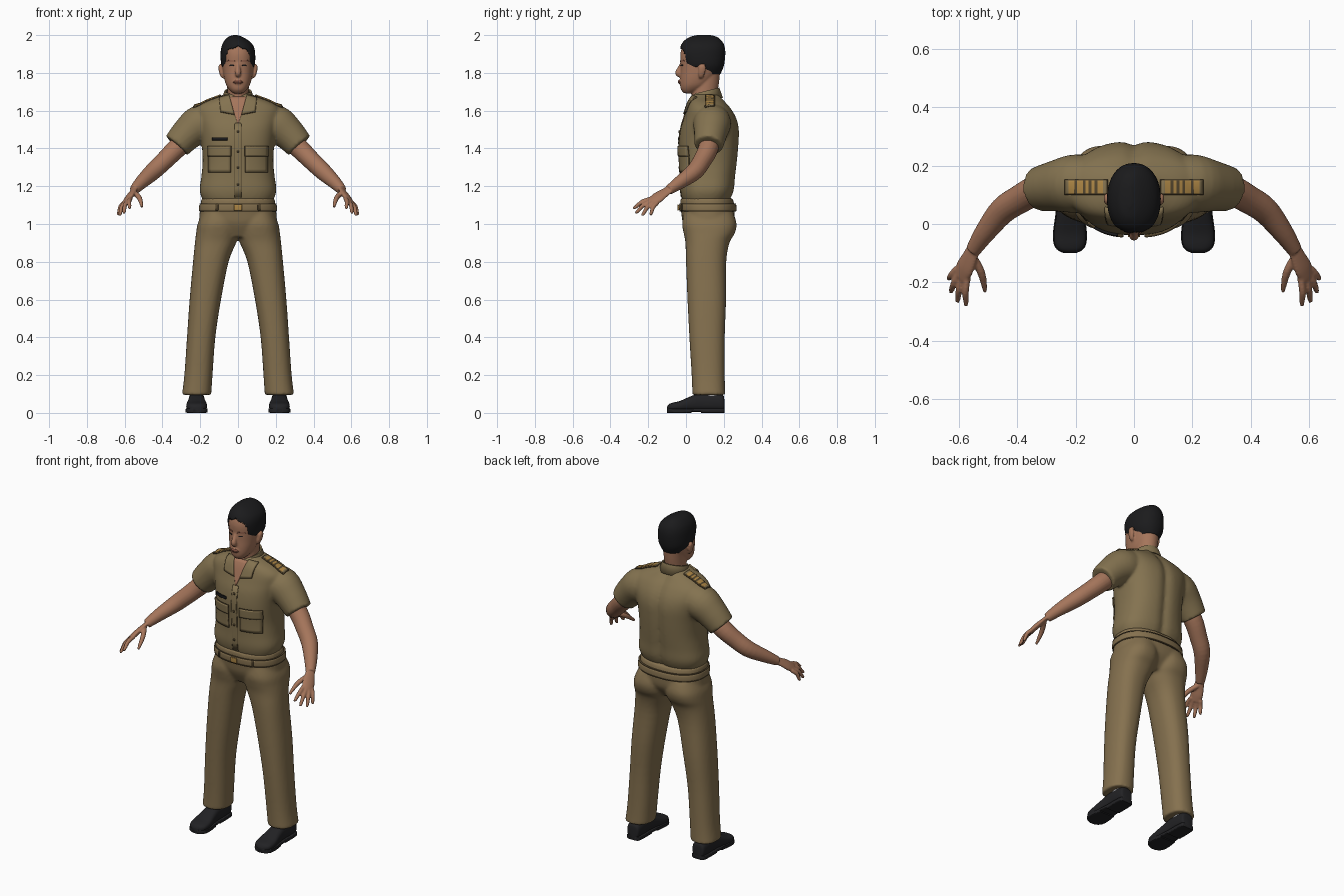
import bpy, bmesh, math, random
from mathutils import Vector
from mathutils.bvhtree import BVHTree

random.seed(4)
if "Cube" in bpy.data.objects:
    bpy.data.objects.remove(bpy.data.objects["Cube"], do_unlink=True)


def material(name, *rgb):
    m = bpy.data.materials.new(name)
    m.use_nodes = True
    m.diffuse_color = (*rgb, 1)
    node = m.node_tree.nodes["Principled BSDF"]
    node.inputs["Base Color"].default_value = (*rgb, 1)
    node.inputs["Roughness"].default_value = 0.8
    return m


KHAKI = material("khaki shirt", 0.23, 0.17, 0.08)
DRILL = material("khaki trousers", 0.235, 0.165, 0.078)
SEAM = material("dark khaki seam", 0.09, 0.062, 0.028)
SKIN = material("brown skin", 0.38, 0.18, 0.105)
LIP = material("lip brown", 0.25, 0.095, 0.06)
HAIR = material("black hair", 0.011, 0.011, 0.012)
SHOE = material("black leather", 0.016, 0.016, 0.018)
GOLD = material("gold", 0.42, 0.24, 0.06)
SOCK = material("pale grey sock", 0.6, 0.6, 0.62)


# ---- shape helpers: a shell is a (vertices, faces) pair ----
def spline(rows, k):
    out, last = [], len(rows) - 1
    for i in range(last):
        quad = zip(rows[max(i - 1, 0)], rows[i], rows[i + 1], rows[min(i + 2, last)])
        quad = list(quad)
        for s in range(k):
            t = s / k
            out.append([b + t * (c - a) / 2 + t * t * (a - 2.5 * b + 2 * c - d / 2)
                        + t ** 3 * (1.5 * (b - c) + (d - a) / 2) for a, b, c, d in quad])
    return out + [list(rows[-1])]


def ring(c, u, v, p, n):
    pw = lambda q: math.copysign(abs(q) ** p, q)
    angles = [math.tau * i / n for i in range(n)]
    return [c + u * pw(math.cos(a)) + v * pw(math.sin(a)) for a in angles]


def skin_rings(rings):
    n, m = len(rings[0]), len(rings)
    faces = [(j * n + i, j * n + (i + 1) % n, (j + 1) * n + (i + 1) % n, (j + 1) * n + i)
             for j in range(m - 1) for i in range(n)]
    faces += [tuple(range(n)), tuple(range((m - 1) * n, m * n))]
    return [v for r in rings for v in r], faces


def stack(rows, p=0.85, n=48, k=4):
    """Horizontal rings from rows of z, x min, x max, y front, y back."""
    return skin_rings([ring(Vector(((a + b) / 2, (f + g) / 2, z)), Vector(((b - a) / 2, 0, 0)),
                            Vector((0, (g - f) / 2, 0)), p, n) for z, a, b, f, g in spline(rows, k)])


def body(rows, **kw):
    return stack([(z, -w, w, f, g) for z, w, f, g in rows], **kw)


def tube(rows, wide=(0, 1, 0), flat=1.0, n=20, k=4):
    """Round tube through rows of x, y, z, radius."""
    rows = spline(rows, k)
    pts, rings = [Vector(r[:3]) for r in rows], []
    for i, c in enumerate(pts):
        t = (pts[min(i + 1, len(pts) - 1)] - pts[max(i - 1, 0)]).normalized()
        u = Vector(wide)
        u = (u - t * u.dot(t)).normalized()
        rings.append(ring(c, u * rows[i][3], t.cross(u) * rows[i][3] * flat, 1, n))
    return skin_rings(rings)


def both(shells):
    return shells + [([Vector((-v.x, v.y, v.z)) for v in vs], fs) for vs, fs in shells]


def build(name, shells, mats, voxel=0, relax=4, keep=None, rule=None, solid=0, offset=0):
    bm = bmesh.new()
    for vs, fs in shells:
        new = [bm.verts.new(v) for v in vs]
        for f in fs:
            if keep is None or keep(sum((vs[i] for i in f), Vector()) / len(f)):
                bm.faces.new([new[i] for i in f])
    bmesh.ops.delete(bm, geom=[v for v in bm.verts if not v.link_faces], context='VERTS')
    bmesh.ops.recalc_face_normals(bm, faces=bm.faces)
    me = bpy.data.meshes.new(name)
    bm.to_mesh(me)
    bm.free()
    for m in mats:
        me.materials.append(m)
    if rule:
        for p in me.polygons:
            p.material_index = rule(p.index)
    me.shade_smooth()
    me.set_sharp_from_angle(angle=math.radians(45))
    ob = bpy.data.objects.new(name, me)
    bpy.context.scene.collection.objects.link(ob)
    if voxel:
        r = ob.modifiers.new("Blend", 'REMESH')
        r.mode, r.voxel_size, r.use_smooth_shade = 'VOXEL', voxel, True
        s = ob.modifiers.new("Relax", 'SMOOTH')
        s.factor, s.iterations = 0.5, relax
    if solid:
        s = ob.modifiers.new("Thickness", 'SOLIDIFY')
        s.thickness, s.offset = solid, offset
    return ob


def surface(ob):
    bpy.context.view_layer.update()
    return BVHTree.FromObject(ob, bpy.context.evaluated_depsgraph_get())


def patch(name, target, corners, mats, lift=0.006, n=8, top=False, pair=False, rule=None):
    """Thin plate laid on a surface; corners are (x, z) from the front or (x, y) from the top."""
    a, b, c, d = [Vector(q) for q in corners]
    way = Vector((0, 0, -1)) if top else Vector((0, 1, 0))
    vs = []
    for j in range(n + 1):
        for i in range(n + 1):
            s, t = i / n, j / n
            q = a.lerp(b, s).lerp(d.lerp(c, s), t)
            start = Vector((q.x, q.y, 3)) if top else Vector((q.x, -1, q.y))
            hit = target.ray_cast(start, way)[0]
            if hit is None:
                hit = target.find_nearest(Vector((q.x, q.y, 1.65)) if top else Vector((q.x, 0, q.y)))[0]
            vs.append(hit - way * lift / 2)
    w = n + 1
    fs = [(j * w + i, j * w + i + 1, j * w + w + i + 1, j * w + w + i) for j in range(n) for i in range(n)]
    shells = both([(vs, fs)]) if pair else [(vs, fs)]
    return build(name, shells, mats, rule=rule, solid=lift)


def box(x0, x1, z0, z1):
    return [(x0, z0), (x1, z0), (x1, z1), (x0, z1)]


# ---- shirt: torso with a spine crease, blended with short sleeves ----
torso = body([(1.10, .17, 0, .21), (1.13, .188, -.02, .235), (1.18, .203, -.03, .255),
              (1.25, .194, -.03, .262), (1.33, .187, -.033, .272), (1.42, .192, -.038, .28),
              (1.5, .205, -.03, .282), (1.56, .22, -.012, .268), (1.61, .22, .003, .24),
              (1.645, .175, .015, .21), (1.672, .105, .03, .188), (1.69, .07, .04, .172)], p=.8, n=64)
for v in torso[0]:
    if v.y > .12:
        v.y -= .014 * math.exp(-(v.x / .025) ** 2)
sleeve = tube([(.12, .14, 1.545, .09), (.2, .138, 1.53, .1), (.265, .13, 1.48, .088),
               (.325, .12, 1.415, .076)], n=32)
shirt = surface(build("shirt", [torso] + both([sleeve]), [KHAKI], voxel=.009, relax=5))

# ---- trousers: hips and two straight legs ----
hips = body([(.93, .14, .02, .2), (1.0, .2, -.015, .25), (1.06, .203, -.025, .258),
             (1.1, .198, -.03, .256), (1.137, .194, -.028, .247)])
leg = stack([(1.06, 0, .19, -.01, .25), (1.0, -.004, .214, -.02, .268), (.95, -.004, .222, -.012, .258),
             (.9, .01, .228, -.003, .23), (.8, .05, .238, 0, .213), (.6, .09, .256, .008, .212),
             (.4, .12, .27, .018, .205), (.2, .135, .284, .03, .205), (.095, .142, .297, .034, .208)])
build("trousers", [hips] + both([leg]), [DRILL], voxel=.009, relax=5)

# ---- belt, its edges, loops and buckle ----
belt_ob = build("belt", [body([(1.068, .203, -.032, .264), (1.074, .207, -.036, .268),
                               (1.1, .205, -.037, .266), (1.106, .2, -.033, .26)], n=64)], [DRILL])
belt = surface(belt_ob)
for z in (1.065, 1.107):
    build("belt_edge", [body([(z - .002, .205, -.034, .265), (z + .002, .205, -.034, .265)], k=1, n=64)], [SEAM])
patch("belt_loops", belt, box(.105, .117, 1.06, 1.112), [SEAM], pair=True)
patch("buckle", belt, box(-.02, .02, 1.073, 1.102), [GOLD], .008)

# ---- shirt front: open neck, placket, buttons, pockets, name plate ----
patch("open_neck", shirt, [(-.003, 1.535), (.003, 1.535), (.05, 1.675), (-.05, 1.675)], [SKIN], .004)
patch("placket_seam", shirt, box(-.019, .019, 1.14, 1.53), [SEAM], .002)
patch("placket", shirt, box(-.017, .017, 1.14, 1.535), [KHAKI], .004)
for z in (1.21, 1.3, 1.385, 1.49):
    patch("button", shirt, box(-.005, .005, z - .005, z + .005), [SEAM], .009, n=2)
patch("pocket_seams", shirt, box(.038, .157, 1.272, 1.4), [SEAM], .004, pair=True)
patch("pockets", shirt, box(.041, .154, 1.275, 1.4), [KHAKI], .007, pair=True)
patch("flap_seams", shirt, [(.036, 1.358), (.159, 1.358), (.159, 1.412), (.036, 1.412)], [SEAM], .008, pair=True)
patch("pocket_flaps", shirt, [(.039, 1.361), (.156, 1.361), (.156, 1.41), (.039, 1.41)], [KHAKI], .0099, pair=True)
patch("name_plate", shirt, box(-.135, -.055, 1.443, 1.458), [HAIR], .009)

# ---- collar: standing band around the back and folded points at the front ----
band = []
for j, (r, drop) in enumerate([(.062, .0), (.07, -.002), (.088, .05)]):
    for i in range(33):
        a = math.radians(-140 + 280 * i / 32)
        front = (1 - math.cos(a)) / 2
        band.append(Vector((r * math.sin(a), .105 + r * math.cos(a), 1.718 - .035 * front - drop)))
build("collar", [(band, [(j * 33 + i, j * 33 + i + 1, j * 33 + i + 34, j * 33 + i + 33)
                         for j in range(2) for i in range(32)])], [KHAKI], solid=.005)
patch("collar_point_seams", shirt, [(.018, 1.578), (.092, 1.592), (.1, 1.668), (.046, 1.68)], [SEAM], .006, pair=True)
patch("collar_points", shirt, [(.021, 1.582), (.089, 1.596), (.098, 1.67), (.047, 1.682)], [KHAKI], .0098, pair=True)

# ---- shoulder boards with gold stripes ----
patch("shoulder_straps", shirt, box(.09, .236, .1, .152), [SEAM], .006, n=10, top=True, pair=True)
patch("shoulder_boards", shirt, box(.094, .232, .104, .148), [KHAKI, GOLD, SEAM], .0099, n=14, top=True,
      pair=True, rule=lambda i: (0, 1, 1, 2, 1, 2, 1, 2, 1, 1, 2, 1, 1, 0)[i % 14])

# ---- head, nose, ears and neck ----
skull = body([(1.692, .025, -.01, .03), (1.71, .045, -.026, .08), (1.735, .062, -.031, .12),
              (1.77, .073, -.031, .15), (1.81, .08, -.029, .176), (1.85, .084, -.029, .188),
              (1.9, .085, -.03, .196), (1.94, .077, -.018, .19), (1.97, .055, .01, .165),
              (1.985, .02, .05, .12)], p=.9)
neck = body([(1.6, .062, .03, .165), (1.68, .057, .03, .165), (1.75, .058, .035, .175), (1.8, .06, .05, .18)], p=1)
nose = tube([(0, -.02, 1.86, .007), (0, -.031, 1.83, .011), (0, -.041, 1.803, .016),
             (0, -.036, 1.79, .014), (0, -.025, 1.785, .008)], wide=(1, 0, 0))
ear = tube([(.076, .078, 1.772, .008), (.086, .08, 1.785, .015), (.092, .084, 1.812, .02),
            (.094, .087, 1.836, .018), (.09, .088, 1.846, .008)], flat=.5)
mouth = tube([(-.028, -.02, 1.752, .006), (0, -.031, 1.753, .012), (.028, -.02, 1.752, .006)], wide=(0, 0, 1))
head = surface(build("head", [skull, neck, nose, mouth] + both([ear]), [SKIN], voxel=.005, relax=4))
patch("lips", head, [(-.026, 1.75), (.026, 1.75), (.014, 1.762), (-.014, 1.762)], [LIP], .002)
patch("lower_lip", head, [(-.012, 1.741), (.012, 1.741), (.024, 1.749), (-.024, 1.749)], [LIP], .002)
patch("eyes", head, [(.021, 1.836), (.046, 1.838), (.042, 1.845), (.024, 1.844)], [HAIR], .002, pair=True)
patch("eyebrows", head, [(.016, 1.859), (.057, 1.861), (.052, 1.867), (.018, 1.866)], [LIP], .003, pair=True)


# ---- hair cap with a ragged hairline ----
def hairy(c):
    z = c.z + random.uniform(-.004, .004)
    if z > 1.94 - .25 * abs(c.x):
        return True
    if z < 1.835:
        return c.y > .105
    return c.y > .012 - .3 * (z - 1.835)


build("hair", [stack([(1.795, -.066, .066, 0, .183), (1.84, -.088, .088, -.022, .201),
                      (1.9, -.092, .091, -.037, .208), (1.94, -.087, .083, -.029, .204),
                      (1.968, -.074, .06, -.012, .19), (1.99, -.052, .025, .02, .165),
                      (2.0, -.025, -.005, .06, .13)], p=.92, n=72, k=6)],
      [HAIR], keep=hairy, solid=.012, offset=-1)

# ---- arms and hands ----
arm = tube([(.24, .13, 1.48, .055), (.325, .118, 1.4, .053), (.39, .085, 1.335, .049), (.45, .045, 1.278, .046),
            (.51, -.03, 1.222, .036), (.55, -.09, 1.18, .026)])
palm = tube([(.545, -.08, 1.187, .026), (.562, -.115, 1.165, .031), (.578, -.15, 1.14, .037),
             (.592, -.182, 1.117, .032)], wide=(.5, .8, -.3), flat=.42)
hand = [palm, tube([(.555, -.105, 1.17, .014), (.525, -.16, 1.143, .014), (.514, -.2, 1.115, .011),
                    (.509, -.232, 1.09, .007)])]
for base, tip in [((.57, -.185, 1.134), (.575, -.28, 1.083)), ((.585, -.182, 1.122), (.605, -.268, 1.058)),
                  ((.598, -.17, 1.115), (.628, -.235, 1.045)), ((.605, -.152, 1.112), (.636, -.19, 1.048))]:
    a, b = Vector(base), Vector(tip)
    knuckle = a.lerp(b, .45) + Vector((.004, -.004, .007))
    hand.append(tube([(*a, .012), (*knuckle, .0115), (*a.lerp(b, .85), .0095), (*b, .006)]))
build("arms", both([arm] + hand), [SKIN], voxel=.005, relax=3)

# ---- shoes with soles and heels, and socks ----
stations = [(.203, .024, .07), (.195, .038, .095), (.15, .043, .105), (.08, .043, .105), (.03, .047, .09),
            (-.03, .055, .064), (-.07, .052, .054), (-.09, .038, .046), (-.1, .016, .032)]


def foot(rows, grow, z0, top=None, p=.75):
    return skin_rings([ring(Vector((.219, y, (z0 + (top or h)) / 2)), Vector((w + grow, 0, 0)),
                            Vector((0, 0, ((top or h) - z0) / 2)), p, 24) for y, w, h in spline(rows, 4)])


build("shoes", both([foot(stations, 0, .01)]), [SHOE])
build("soles", both([foot(stations, .003, .006, .024, .3), foot(stations[:4], .003, 0, .02, .3),
                     foot(stations[4:], .003, 0, .02, .3)]), [SHOE])
build("socks", both([stack([(.07, .182, .256, .08, .19), (.13, .182, .256, .08, .19)], p=1, k=1)]), [SOCK])
